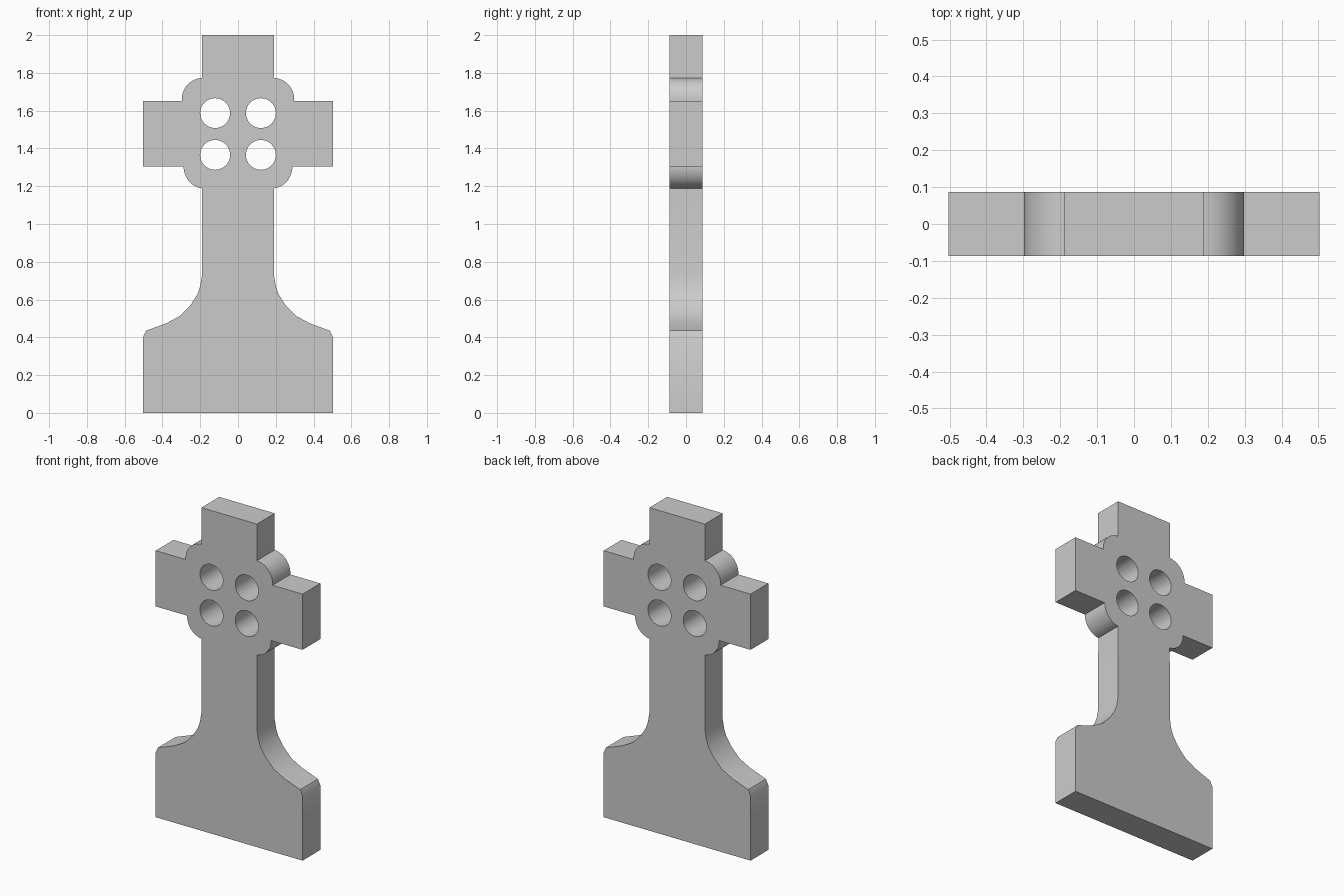
import bpy, bmesh
from math import sin, cos, pi, radians
from mathutils import Matrix

if "Cube" in bpy.data.objects:
    bpy.data.objects.remove(bpy.data.objects["Cube"])


def arc(cx, cz, rx, rz, a0, a1, n=12):
    """Points along an elliptical arc, angles in degrees."""
    return [(cx + rx * cos(radians(a0 + (a1 - a0) * i / n)),
             cz + rz * sin(radians(a0 + (a1 - a0) * i / n))) for i in range(n + 1)]


def add_loop(curve, pts):
    s = curve.splines.new('POLY')
    s.points.add(len(pts) - 1)
    for p, (x, z) in zip(s.points, pts):
        p.co = (x, z, 0, 1)
    s.use_cyclic_u = True


# Right half of the silhouette, bottom to top
half = [(0.503, 0), (0.503, 0.40), (0.487, 0.435)]                 # plinth
half += [(0.38, 0.474), (0.306, 0.514), (0.248, 0.575),            # flare
         (0.215, 0.628), (0.20, 0.67), (0.19, 0.73)]
half += arc(0.178, 1.305, 0.11, 0.117, -84, 0)                     # lower ring
half += [(0.503, 1.305), (0.503, 1.65)]                            # arm
half += arc(0.188, 1.658, 0.11, 0.115, -4, 89)                     # upper ring
half += [(0.19, 2.0)]                                              # head

curve = bpy.data.curves.new("cross_profile", 'CURVE')
curve.dimensions = '2D'
curve.fill_mode = 'BOTH'
curve.extrude = 0.087
add_loop(curve, half + [(-x, z) for x, z in reversed(half)])

# Four round piercings
for x in (-0.121, 0.121):
    for z in (1.366, 1.587):
        add_loop(curve, arc(x, z, 0.079, 0.079, 0, 360 - 360 / 48, 47))

cross = bpy.data.objects.new("stone_cross", curve)
bpy.context.collection.objects.link(cross)
bpy.context.view_layer.objects.active = cross
cross.select_set(True)
bpy.ops.object.convert(target='MESH')
cross = bpy.context.object

# Weld caps to walls and stand the slab upright
bm = bmesh.new()
bm.from_mesh(cross.data)
bmesh.ops.remove_doubles(bm, verts=bm.verts, dist=0.0001)
bmesh.ops.transform(bm, matrix=Matrix.Rotation(pi / 2, 4, 'X'), verts=bm.verts)
bmesh.ops.recalc_face_normals(bm, faces=bm.faces)
bm.to_mesh(cross.data)
bm.free()
bpy.ops.object.shade_smooth_by_angle(angle=radians(30))
